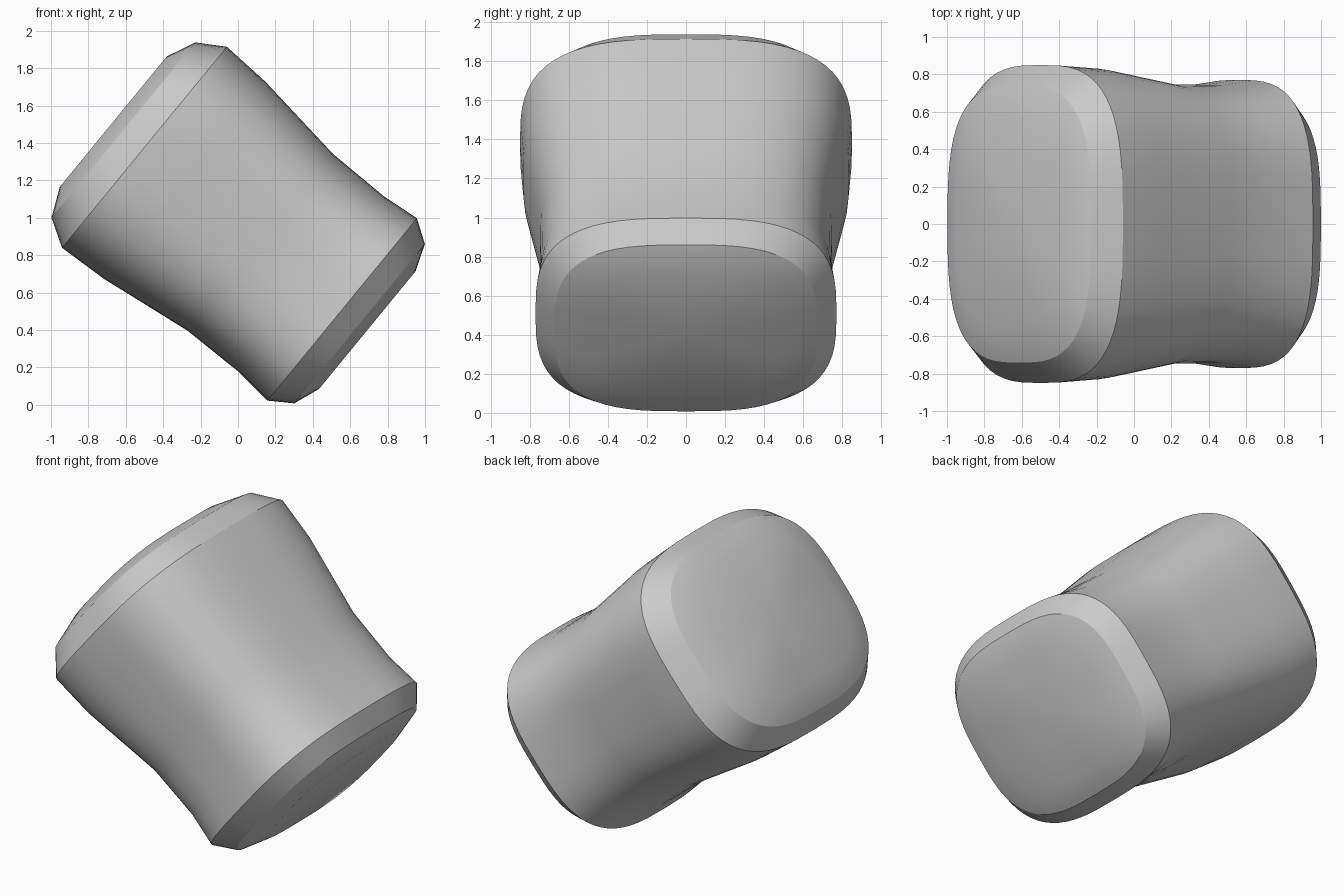
import bpy, bmesh, math
from mathutils import Vector

SEGMENTS = 64
ASPECT = 1.223      # width along y compared with the tilted height
POWER = 3.05        # roundness of the squared cross-section

# Tilted frame: the axis runs from the upper left end to the lower right end
start = Vector((-0.5, 0, 1.377))
axis = Vector((0.773, 0, -0.634)).normalized()
across = Vector((-axis.z, 0, axis.x))

# Distance along the axis and half height, from one end cap to the other
profile = [
    (-0.216, 0.451), (-0.146, 0.606), (0.0, 0.695),
    (0.28, 0.681), (0.80, 0.612), (1.15, 0.609), (1.367, 0.63),
    (1.487, 0.551), (1.541, 0.407),
]


def rounded(value):
    return math.copysign(abs(value) ** (2 / POWER), value)


def make_ring(bm, distance, half):
    ring = []
    for i in range(SEGMENTS):
        angle = math.tau * i / SEGMENTS
        side = rounded(math.cos(angle)) * half * ASPECT
        up = rounded(math.sin(angle)) * half
        ring.append(bm.verts.new(start + axis * distance + across * up + Vector((0, side, 0))))
    return ring


def close_end(bm, ring, distance):
    centre = bm.verts.new(start + axis * distance)
    for i in range(SEGMENTS):
        bm.faces.new((ring[i], ring[(i + 1) % SEGMENTS], centre))


# Waisted body with bevelled ends
bm = bmesh.new()
rings = [make_ring(bm, s, h) for s, h in profile]
for a, b in zip(rings, rings[1:]):
    for i in range(SEGMENTS):
        j = (i + 1) % SEGMENTS
        bm.faces.new((a[i], a[j], b[j], b[i]))
close_end(bm, rings[0], profile[0][0])
close_end(bm, rings[-1], profile[-1][0])
bmesh.ops.recalc_face_normals(bm, faces=bm.faces)
mesh = bpy.data.meshes.new("waisted_block")
bm.to_mesh(mesh)
bm.free()

# Plain grey surface
grey = bpy.data.materials.new("plain grey")
grey.use_nodes = True
colour = (0.6, 0.6, 0.6, 1)
grey.diffuse_color = colour
grey.node_tree.nodes["Principled BSDF"].inputs["Base Color"].default_value = colour
mesh.materials.append(grey)

cube = bpy.data.objects.get("Cube")
if cube:
    bpy.data.objects.remove(cube, do_unlink=True)

block = bpy.data.objects.new("waisted_block", mesh)
bpy.context.collection.objects.link(block)
bpy.ops.object.select_all(action='DESELECT')
block.select_set(True)
bpy.context.view_layer.objects.active = block
bpy.ops.object.shade_smooth_by_angle(angle=math.radians(31))
